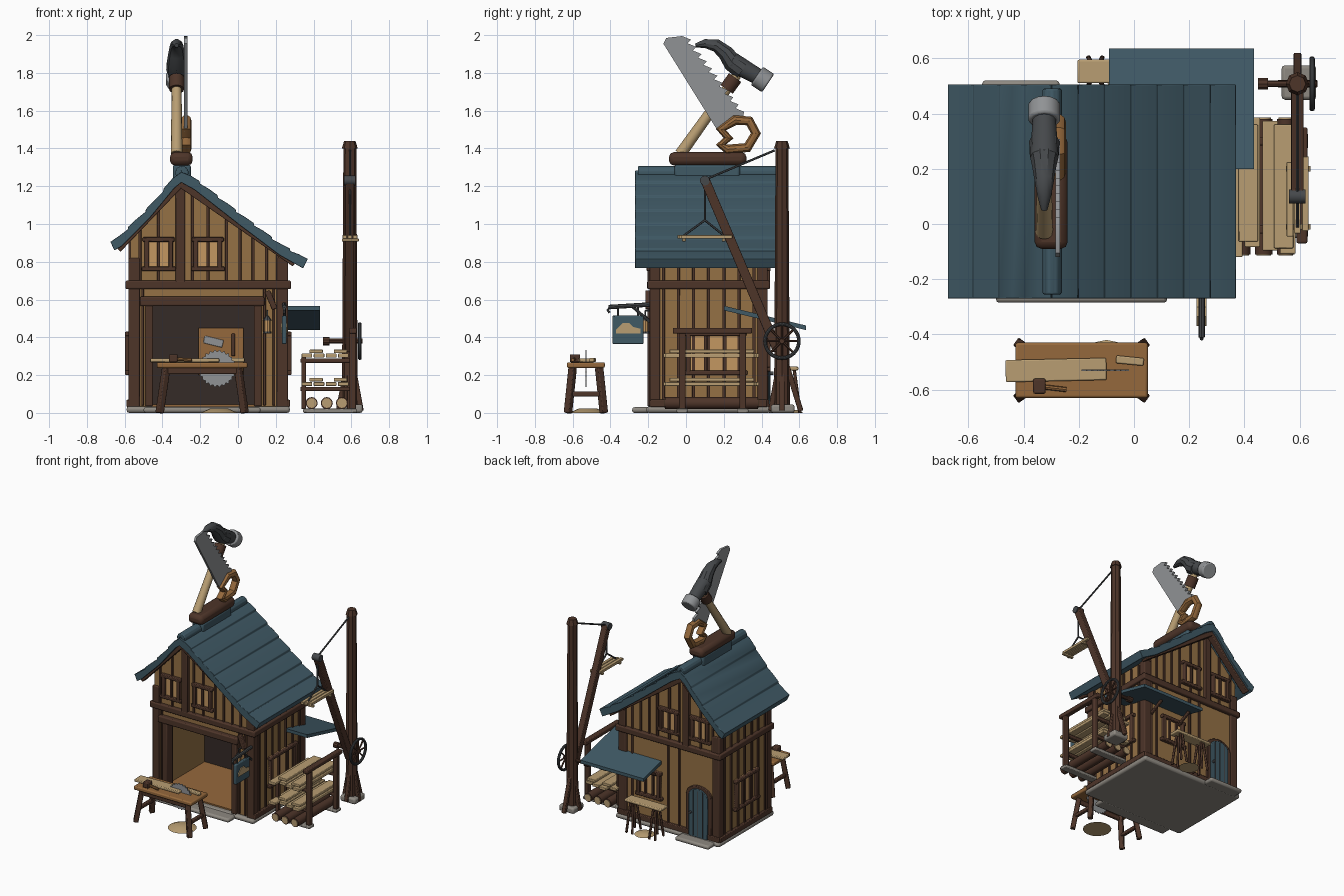
import bpy, bmesh, math
from mathutils import Vector, Matrix

if "Cube" in bpy.data.objects:
    bpy.data.objects.remove(bpy.data.objects["Cube"])

def mat(name, r, g, b):
    m = bpy.data.materials.new(name); m.diffuse_color = (r, g, b, 1); return m
WALL = mat("wall_wood", .30, .165, .06); DARK = mat("dark_wood", .075, .035, .022)
PALE = mat("pale_wood", .48, .34, .17); TEAL = mat("teal", .05, .10, .13)
IRON = mat("iron", .06, .065, .07); STEEL = mat("steel", .28, .29, .30)
STONE = mat("stone", .27, .25, .22); GLOW = mat("pane", .55, .31, .12)
MID = mat("mid_wood", .30, .14, .045); ROOM = mat("room_shadow", .035, .024, .02)

def add(name, bm, m, bev=0):
    bmesh.ops.recalc_face_normals(bm, faces=bm.faces)
    me = bpy.data.meshes.new(name); bm.to_mesh(me); bm.free()
    ob = bpy.data.objects.new(name, me); bpy.context.collection.objects.link(ob)
    me.materials.append(m)
    if bev:
        b = ob.modifiers.new("bevel", 'BEVEL'); b.width = bev; b.segments = 2; b.limit_method = 'ANGLE'
    return ob

def box(name, x0, x1, y0, y1, z0, z1, m, bev=.006):
    bm = bmesh.new(); bmesh.ops.create_cube(bm, size=1)
    bmesh.ops.scale(bm, vec=(x1-x0, y1-y0, z1-z0), verts=bm.verts)
    bmesh.ops.translate(bm, vec=((x0+x1)/2, (y0+y1)/2, (z0+z1)/2), verts=bm.verts)
    return add(name, bm, m, bev)

def along(a, b):
    a, b = Vector(a), Vector(b)
    return Matrix.Translation((a+b)/2) @ (b-a).to_track_quat('Z', 'Y').to_matrix().to_4x4(), (b-a).length

def beam(name, a, b, w, d, m, bev=.005):
    M, L = along(a, b); bm = bmesh.new(); bmesh.ops.create_cube(bm, size=1)
    bmesh.ops.scale(bm, vec=(w, d, L), verts=bm.verts); bm.transform(M)
    return add(name, bm, m, bev)

def rod(name, a, b, r, m, n=12, r2=None, bev=0):
    M, L = along(a, b); bm = bmesh.new()
    bmesh.ops.create_cone(bm, cap_ends=True, segments=n, radius1=r, radius2=r if r2 is None else r2, depth=L)
    bm.transform(M)
    return add(name, bm, m, bev)

def plate(name, pts, axis, lo, hi, m, bev=.004):
    put = {'x': lambda u, v: (lo, u, v), 'y': lambda u, v: (u, lo, v), 'z': lambda u, v: (u, v, lo)}[axis]
    bm = bmesh.new(); f = bm.faces.new([bm.verts.new(put(u, v)) for u, v in pts])
    g = bmesh.ops.extrude_face_region(bm, geom=[f])
    d = Vector([hi-lo if axis == k else 0 for k in 'xyz'])
    bmesh.ops.translate(bm, vec=d, verts=[v for v in g['geom'] if isinstance(v, bmesh.types.BMVert)])
    return add(name, bm, m, bev)

def tube(name, pts, r, m, closed=False, radii=None):
    c = bpy.data.curves.new(name, 'CURVE'); c.dimensions = '3D'; c.bevel_depth = r; c.bevel_resolution = 3
    c.use_fill_caps = True
    s = c.splines.new('POLY'); s.points.add(len(pts)-1); s.use_cyclic_u = closed
    for i, p in enumerate(pts):
        s.points[i].co = (*p, 1); s.points[i].radius = radii[i] if radii else 1
    ob = bpy.data.objects.new(name, c); bpy.context.collection.objects.link(ob); c.materials.append(m)
    bpy.ops.object.select_all(action='DESELECT'); ob.select_set(True)
    bpy.context.view_layer.objects.active = ob; bpy.ops.object.convert(target='MESH')

# wall faces: (axis, coordinate, outward sign)
FRONT, BACK, RIGHT, LEFT = ('y', -.18, -1), ('y', .42, 1), ('x', .255, 1), ('x', -.57, -1)
def on(face, name, u0, u1, z0, z1, d, m, bev=.005):
    ax, c, s = face; p, q = sorted((c - s*.01, c + s*d))
    return box(name, p, q, u0, u1, z0, z1, m, bev) if ax == 'x' else box(name, u0, u1, p, q, z0, z1, m, bev)

def window(face, name, u0, u1, z0, z1, bars=1):
    t = .024
    on(face, name+"_pane", u0, u1, z0, z1, .006, GLOW, 0)
    for i, (a, b, c, d) in enumerate([(u0, u0+t, z0, z1), (u1-t, u1, z0, z1), (u0-.01, u1+.01, z1-t, z1), (u0-.015, u1+.015, z0, z0+t)]):
        on(face, f"{name}_frame_{i}", a, b, c, d, .028, DARK)
    for i in range(bars):
        u = u0 + (u1-u0)*(i+1)/(bars+1)
        on(face, f"{name}_bar_{i}", u-.008, u+.008, z0, z1, .02, DARK, .002)

# roof height curve
CURVE = [(-.68, .89), (-.62, .935), (-.467, 1.087), (-.335, 1.247), (-.30, 1.275), (-.23, 1.236), (.008, 1.05), (.22, .89), (.375, .80)]
def top(x):
    for (a, h), (b, k) in zip(CURVE, CURVE[1:]):
        if x <= b: return h + (k-h)*(x-a)/(b-a)
    return CURVE[-1][1]

# foundation and steps
box("foundation", -.59, .275, -.21, .45, 0, .035, STONE, .014)
box("front_step", -.5, .12, -.285, -.19, 0, .03, STONE, .012)
box("back_step", -.55, -.27, .43, .52, 0, .03, STONE, .012)

# walls, floor and room
plate("front_wall", [(-.57, .03), (-.57, .92), (-.3, 1.21), (.255, .81), (.255, .03), (.11, .03), (.11, .58), (-.48, .58), (-.48, .03)], 'y', -.18, -.14, WALL, 0)
plate("back_wall", [(-.57, .03), (-.57, .92), (-.3, 1.21), (.255, .81), (.255, .03)], 'y', .38, .42, WALL, 0)
box("right_wall", .215, .255, -.15, .40, .03, .81, WALL, 0)
box("left_wall", -.57, -.53, -.15, .40, .03, .92, WALL, 0)
box("floor", -.54, .22, -.17, .39, .03, .045, MID, 0)
box("ceiling", -.54, .22, -.15, .39, .58, .62, ROOM, 0)
box("room_back", -.53, .215, .36, .385, .04, .6, ROOM, 0)
box("tool_board", -.21, .03, .335, .36, .2, .45, MID)
beam("board_saw", (-.18, .33, .39), (-.08, .33, .365), .008, .04, STEEL)
box("board_chisel", -.035, -.015, .32, .335, .3, .42, DARK)

# corner posts, beams and battens
for x in (-.55, .235):
    for y in (-.165, .405):
        box("corner_post", x-.03, x+.03, y-.027, y+.027, .03, .82, DARK)
for f, a, b in ((FRONT, -.59, .275), (BACK, -.59, .275), (RIGHT, -.205, .445), (LEFT, -.205, .445)):
    on(f, "floor_beam", a, b, .655, .70, .026, DARK, .008)
for f, a, b in ((BACK, -.58, .265), (RIGHT, -.19, .43), (LEFT, -.19, .43)):
    on(f, "sill_beam", a, b, .03, .07, .02, DARK)
for f in (FRONT, BACK):
    on(f, "king_post", -.33, -.28, .69, 1.2, .025, DARK)
    for x in (-.52, -.42, -.24, -.16, -.06, .01, .08, .15, .21):
        on(f, "gable_batten", x-.008, x+.008, .69, top(x)-.06, .01, DARK, .002)
    y = f[1] + f[2]*.045
    for a, b in (((-.635, .865), (-.30, 1.215)), ((-.31, 1.215), (.30, .79))):
        beam("barge_board", (a[0], y, a[1]), (b[0], y, b[1]), .05, .035, DARK)
    for i, x in enumerate((-.495, -.235)):
        window(f, f"gable_window_{i}", x, x+.15, .75, .93, 1)
for x in (-.505, .14, .19):
    on(FRONT, "front_batten", x-.007, x+.007, .04, .66, .01, DARK, .002)
for x in (-.24, -.15, .15, .2):
    on(BACK, "back_batten", x-.008, x+.008, .04, .66, .01, DARK, .002)
for f, h in ((RIGHT, .80), (LEFT, .91)):
    for y in (-.12, -.04, .04, .12, .2, .28, .36):
        on(f, "side_batten", y-.008, y+.008, .04, h, .01, DARK, .002)
window(RIGHT, "right_window", .0, .31, .2, .43, 2)
window(LEFT, "left_window", -.02, .24, .2, .43, 2)
window(BACK, "back_window", -.09, .1, .22, .43, 2)

# workshop opening frame
box("lintel", -.52, .14, -.215, -.16, .565, .615, DARK, .008)
for x in (-.49, .085):
    box("jamb", x, x+.04, -.205, -.13, .035, .57, DARK)
beam("lintel_bracket", (.155, -.2, .645), (.195, -.2, .55), .03, .03, DARK)

# arched back door
arch = lambda r, z, n=12: [(-.41+r*math.cos(math.pi*i/n), z+r*.7*math.sin(math.pi*i/n)) for i in range(n+1)]
plate("door_frame", arch(.105, .34)+[(-.515, .03), (-.305, .03)], 'y', .41, .437, DARK)
plate("door", arch(.078, .34)+[(-.488, .03), (-.332, .03)], 'y', .41, .445, TEAL)
for x in (-.45, -.41, -.37):
    box("door_groove", x-.003, x+.003, .44, .448, .04, .38, IRON, 0)
rod("door_knob", (-.35, .44, .21), (-.35, .462, .21), .01, IRON)

# roof with stepped courses
prof = []
for x0, x1, n in ((-.675, -.30, 4), (.37, -.30, 7)):
    part = []
    for i in range(n):
        for t, o in ((0, .012), (.5, .009), (.97, 0)):
            x = x0 + (x1-x0)*(i+t)/n; part.append((x, top(x)+o))
    prof += part + [(-.30, 1.285)] if not prof else part[::-1]
under = [(x, z-.055) for x, z in reversed(CURVE)]
under[0] = (.345, .765); under[-1] = (-.655, .86)
plate("roof", prof+under, 'y', -.27, .505, TEAL, .006)
rod("ridge_cap", (-.297, -.255, 1.272), (-.297, .49, 1.272), .036, TEAL, 10, bev=.006)
box("sign_saddle", -.345, -.25, -.06, .285, 1.235, 1.315, TEAL, .012)

# rooftop emblem: beam, giant saw, giant hammer
box("emblem_beam", -.36, -.24, -.09, .32, 1.31, 1.38, DARK, .025)
teeth = []
for i in range(11):
    for t, o in ((0, 0), (.85, .022)):
        k = (i+t)/11; teeth.append((-.02+.31*k+o, 1.995-.42*k+o*.6))
plate("saw_blade", [(.17, 1.49), (-.12, 1.955), (-.105, 1.985)]+teeth+[(.30, 1.555)], 'x', -.285, -.268, STEEL, 0)
grip = [(.185, 1.50), (.26, 1.55), (.335, 1.545), (.37, 1.48), (.325, 1.405), (.22, 1.395), (.185, 1.42), (.225, 1.455)]
tube("saw_handle", [(-.275, y, z) for y, z in grip], .028, MID, True)
rod("hammer_handle", (-.325, -.03, 1.37), (-.325, .27, 1.79), .031, PALE, 12, .025)
rod("hammer_collar", (-.325, .215, 1.713), (-.325, .26, 1.775), .04, DARK, 12)
claw = [(.05, 1.945), (.10, 1.955), (.16, 1.945), (.21, 1.905), (.245, 1.855), (.30, 1.815)]
tube("hammer_claw", [(-.325, y, z) for y, z in claw], .055, IRON, False, [.2, .45, .65, .8, .95, 1])
rod("hammer_head", (-.325, .24, 1.86), (-.325, .39, 1.775), .053, IRON, 14, .042, .006)
rod("hammer_face", (-.325, .375, 1.785), (-.325, .435, 1.745), .058, STEEL, 14, bev=.008)

# lean-to awning round the back right corner
aw = lambda y: .555-(y-.2)*.24
for n, x0, x1, y0, y1 in (("awning_back", -.09, .435, .40, .635), ("awning_side", .24, .435, .2, .402)):
    plate(n, [(y0, aw(y0)-.012), (y1, aw(y1)-.012), (y1, aw(y1)+.012), (y0, aw(y0)+.012)], 'x', x0, x1, TEAL, 0)
for x in (-.05, .2):
    beam("awning_strut", (x, .42, .4), (x, .54, .462), .02, .02, DARK)

# hanging trade sign with hand plane shape
rod("sign_arm", (.245, -.41, .56), (.245, -.17, .575), .012, IRON, 8)
tube("sign_hook", [(.245, -.40, .56), (.245, -.415, .545), (.245, -.405, .53)], .007, IRON)
rod("sign_brace", (.245, -.19, .48), (.245, -.28, .56), .008, IRON, 8)
for y in (-.36, -.255):
    rod("sign_chain", (.245, y, .5), (.245, y, .565), .005, IRON, 6)
box("sign_board", .233, .257, -.39, -.225, .365, .515, TEAL)
for s, e in ((.255, .263), (.227, .235)):
    plate("sign_plane", [(-.37, .42), (-.24, .42), (-.24, .445), (-.28, .455), (-.30, .475), (-.335, .475), (-.37, .44)], 'x', s, e, PALE, 0)

# lantern
rod("lantern_glass", (.155, -.215, .43), (.155, -.215, .49), .017, GLOW, 8)
rod("lantern_base", (.155, -.215, .42), (.155, -.215, .432), .022, IRON, 8)
rod("lantern_cap", (.155, -.215, .488), (.155, -.215, .515), .026, IRON, 8, .006)
tube("lantern_hook", [(.155, -.215, .51), (.155, -.215, .54), (.155, -.17, .54)], .005, IRON)

# front workbench
box("bench_top", -.43, .05, -.63, -.43, .238, .268, MID, .008)
for sx in (-1, 1):
    for sy in (-1, 1):
        beam("bench_leg", (-.19+sx*.225, -.53+sy*.095, 0), (-.19+sx*.19, -.53+sy*.07, .24), .035, .035, DARK)
    beam("bench_end_rail", (-.19+sx*.21, -.61, .1), (-.19+sx*.21, -.45, .1), .025, .025, DARK)
for y in (-.605, -.455):
    box("bench_apron", -.39, .01, y-.01, y+.01, .205, .24, DARK)
beam("bench_plank", (-.465, -.533, .278), (-.10, -.525, .278), .08, .02, PALE)
disc = [(-.11+r*math.cos(a), .235+r*math.sin(a)) for i in range(48) for r, a in [(.1 if i % 2 else .089, i*math.pi/24)]]
plate("circular_saw", disc, 'y', -.533, -.527, STEEL, 0)
beam("offcut", (-.065, -.49, .28), (.035, -.5, .28), .028, .022, PALE)
box("mallet_head", -.365, -.32, -.615, -.56, .268, .31, DARK)
rod("mallet_handle", (-.33, -.59, .285), (-.245, -.6, .28), .009, MID, 8)
rod("shavings_front", (-.1, -.52, 0), (-.1, -.52, .022), .1, PALE, 16, .05)

# back sawhorse table
box("sawhorse_plank", -.205, .1, .51, .595, .225, .245, PALE)
for x in (-.14, .05):
    for dx in (-.025, .025):
        for s in (-1, 1):
            beam("sawhorse_leg", (x+dx, .553+s*.05, 0), (x+dx*.4, .553+s*.02, .228), .016, .016, DARK)
rod("shavings_back", (-.04, .55, 0), (-.04, .55, .015), .07, PALE, 16, .04)

# lumber rack
for y in (-.02, .3):
    box("rack_foot", .345, .63, y-.03, y+.03, 0, .022, STONE)
    box("rack_post", .59, .625, y-.018, y+.018, .02, .44, DARK)
    for z in (.135, .285):
        box("rack_arm", .33, .62, y-.015, y+.015, z-.02, z+.003, DARK)
    box("rack_inner_post", .335, .36, y-.015, y+.015, .02, .3, DARK)
box("rack_rail", .588, .628, -.07, .35, .42, .45, DARK)
for i in range(4):
    x = .365+i*.064
    for z in (.15, .30):
        o = .012*((i*3) % 4)
        box("rack_plank", x-.028, x+.028, -.12+o, .35+o, z-.008, z+.014, PALE, .004)
        if i % 2: box("rack_plank_upper", x-.05, x+.02, -.1+o, .36, z+.016, z+.036, PALE, .004)
for x in (.39, .47, .55):
    rod("log", (x, -.11, .052), (x, .38, .052), .032, DARK, 12)
    rod("log_end", (x, -.115, .052), (x, .385, .052), .026, PALE, 12)

# crane
X = .592
box("crane_base", .535, .66, .45, .575, 0, .045, STONE, .012)
rod("crane_mast", (X, .508, .03), (X, .508, 1.41), .042, DARK, 8, .034)
rod("crane_cap", (X, .508, 1.40), (X, .508, 1.44), .042, DARK, 8, .03)
for dx, dy in ((.06, 0), (-.06, 0), (0, .1), (0, -.06)):
    beam("crane_strut", (X+dx, .508+dy, .01), (X+dx*.2, .508+dy*.2, .27), .028, .028, DARK)
beam("crane_jib", (X, .485, .33), (X, .10, 1.235), .045, .05, DARK)
rod("jib_pulley", (X-.03, .10, 1.23), (X+.03, .10, 1.23), .026, IRON, 14)
for n, a, b in (("stay_rope", (.47, 1.39), (.10, 1.235)), ("hoist_rope", (.10, 1.22), (.10, 1.02)), ("sling_a", (.10, 1.02), (-.01, .94)), ("sling_b", (.10, 1.02), (.20, .94))):
    rod(n, (X, *a), (X, *b), .006, IRON, 6)
for i, x in enumerate((.565, .592, .62)):
    box("load_plank", x-.012, x+.012, -.045+.01*i, .225+.01*i, .922, .942, PALE, .003)
for y in (-.01, .20):
    box("load_bearer", .55, .64, y-.01, y+.01, .908, .922, PALE, .003)
ring = [(.645, .508+.09*math.cos(i*math.pi/12), .38+.09*math.sin(i*math.pi/12)) for i in range(24)]
tube("winch_wheel", ring, .01, IRON, True)
for i in range(4):
    c, s = .09*math.cos(i*math.pi/4), .09*math.sin(i*math.pi/4)
    rod("winch_spoke", (.645, .508-c, .38-s), (.645, .508+c, .38+s), .006, DARK, 6)
rod("winch_axle", (.45, .508, .38), (.66, .508, .38), .013, DARK, 10)
rod("winch_drum", (.45, .508, .38), (.485, .508, .38), .022, DARK, 10)

# smooth rounded parts, keep hard edges
bpy.ops.object.select_all(action='SELECT')
bpy.context.view_layer.objects.active = bpy.context.collection.objects[0]
bpy.ops.object.shade_smooth_by_angle(angle=math.radians(35))

for m in bpy.data.materials:
    if m.users and not m.is_grease_pencil:
        m.use_nodes = True
        m.node_tree.nodes["Principled BSDF"].inputs["Base Color"].default_value = m.diffuse_color
